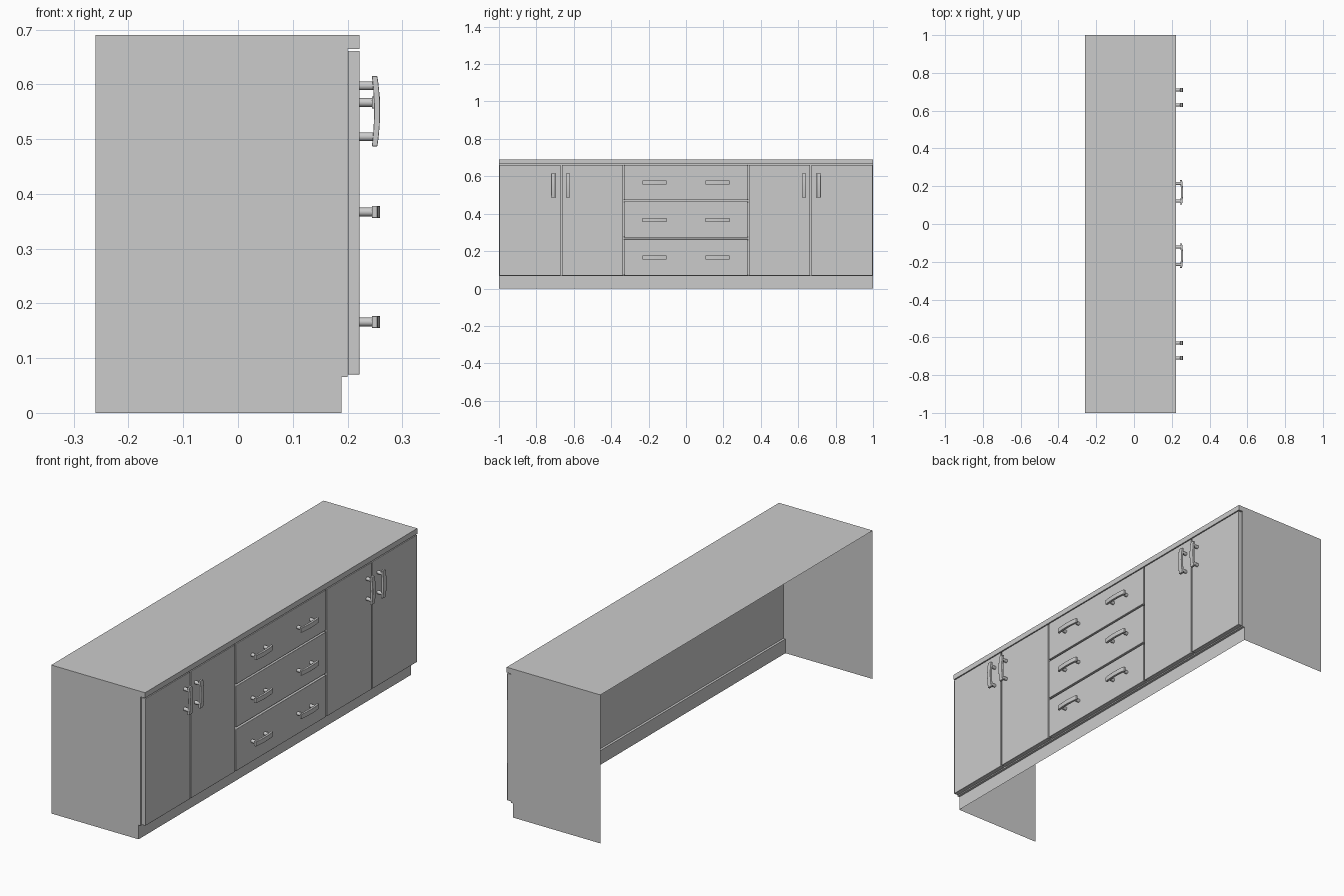
import bpy, bmesh, math
from mathutils import Vector, Matrix

if "Cube" in bpy.data.objects:
    bpy.data.objects.remove(bpy.data.objects["Cube"])


def finish(name, bm, bevel=0.0):
    bmesh.ops.recalc_face_normals(bm, faces=bm.faces)
    mesh = bpy.data.meshes.new(name)
    bm.to_mesh(mesh)
    bm.free()
    ob = bpy.data.objects.new(name, mesh)
    bpy.context.collection.objects.link(ob)
    if bevel:
        mod = ob.modifiers.new("soft_edges", "BEVEL")
        mod.width = bevel
        mod.segments = 2
        mod.limit_method = "ANGLE"
    bpy.ops.object.select_all(action="DESELECT")
    ob.select_set(True)
    bpy.context.view_layer.objects.active = ob
    bpy.ops.object.shade_smooth_by_angle(angle=math.radians(35))
    return ob


def front_panel(name, y0, y1, z0, z1):
    bm = bmesh.new()
    x0, x1 = 0.2005, 0.222
    m = Matrix.LocRotScale(Vector(((x0 + x1) / 2, (y0 + y1) / 2, (z0 + z1) / 2)),
                           None, Vector((x1 - x0, y1 - y0, z1 - z0)))
    bmesh.ops.create_cube(bm, size=1, matrix=m)
    return finish(name, bm, 0.0015)


def handle(name, y, z, vertical):
    # Bowed flat grip, built upright around the origin
    bm = bmesh.new()
    n, half, w = 10, 0.064, 0.011
    ts = [-1 + 2 * i / n for i in range(n + 1)]
    outer = [(0.2595 - 0.005 * t * t, half * t) for t in ts]
    inner = [(0.2485 - 0.004 * t * t, half * t) for t in reversed(ts)]
    face = bm.faces.new([bm.verts.new((px, -w, pz)) for px, pz in outer + inner])
    ext = bmesh.ops.extrude_face_region(bm, geom=[face])
    bmesh.ops.translate(bm, vec=(0, 2 * w, 0),
                        verts=[v for v in ext["geom"] if isinstance(v, bmesh.types.BMVert)])
    # Two round posts
    for s in (-1, 1):
        m = Matrix.Translation((0.235, 0, s * 0.0465)) @ Matrix.Rotation(math.pi / 2, 4, "Y")
        bmesh.ops.create_cone(bm, cap_ends=True, segments=20, radius1=0.008,
                              radius2=0.008, depth=0.028, matrix=m)
    turn = Matrix.Identity(4) if vertical else Matrix.Rotation(math.pi / 2, 4, "X")
    bmesh.ops.transform(bm, matrix=Matrix.Translation((0, y, z)) @ turn, verts=bm.verts)
    return finish(name, bm, 0.001)


# Carcass shell: worktop, lip, front and toe kick in one profile; back and base open
profile = [(-0.26, 0.69), (0.222, 0.69), (0.222, 0.665), (0.2, 0.665),
           (0.2, 0.066), (0.189, 0.066), (0.189, 0)]
bm = bmesh.new()
ends = [[bm.verts.new((x, y, z)) for x, z in profile] for y in (-1, 1)]
for i in range(len(profile) - 1):
    bm.faces.new((ends[0][i], ends[0][i + 1], ends[1][i + 1], ends[1][i]))
# Side panels
for loop, y in zip(ends, (-1, 1)):
    bm.faces.new(loop + [bm.verts.new((-0.26, y, 0))])
finish("cabinet_shell", bm)

# Doors with upright handles, mirrored about the centre
for s, side in ((-1, "left"), (1, "right")):
    for part, a, b, hy in (("inner", 0.337, 0.664, 0.63), ("outer", 0.67, 0.997, 0.71)):
        y0, y1 = sorted((s * a, s * b))
        front_panel(f"{side}_{part}_door", y0, y1, 0.07, 0.661)
        handle(f"{side}_{part}_door_handle", s * hy, 0.551, True)

# Drawers, each with two level handles
drawers = (("bottom", 0.07, 0.264, 0.166), ("middle", 0.273, 0.465, 0.367),
           ("top", 0.473, 0.661, 0.567))
for level, z0, z1, hz in drawers:
    front_panel(f"{level}_drawer", -0.331, 0.331, z0, z1)
    for s, side in ((-1, "left"), (1, "right")):
        handle(f"{level}_drawer_{side}_handle", s * 0.168, hz, False)
